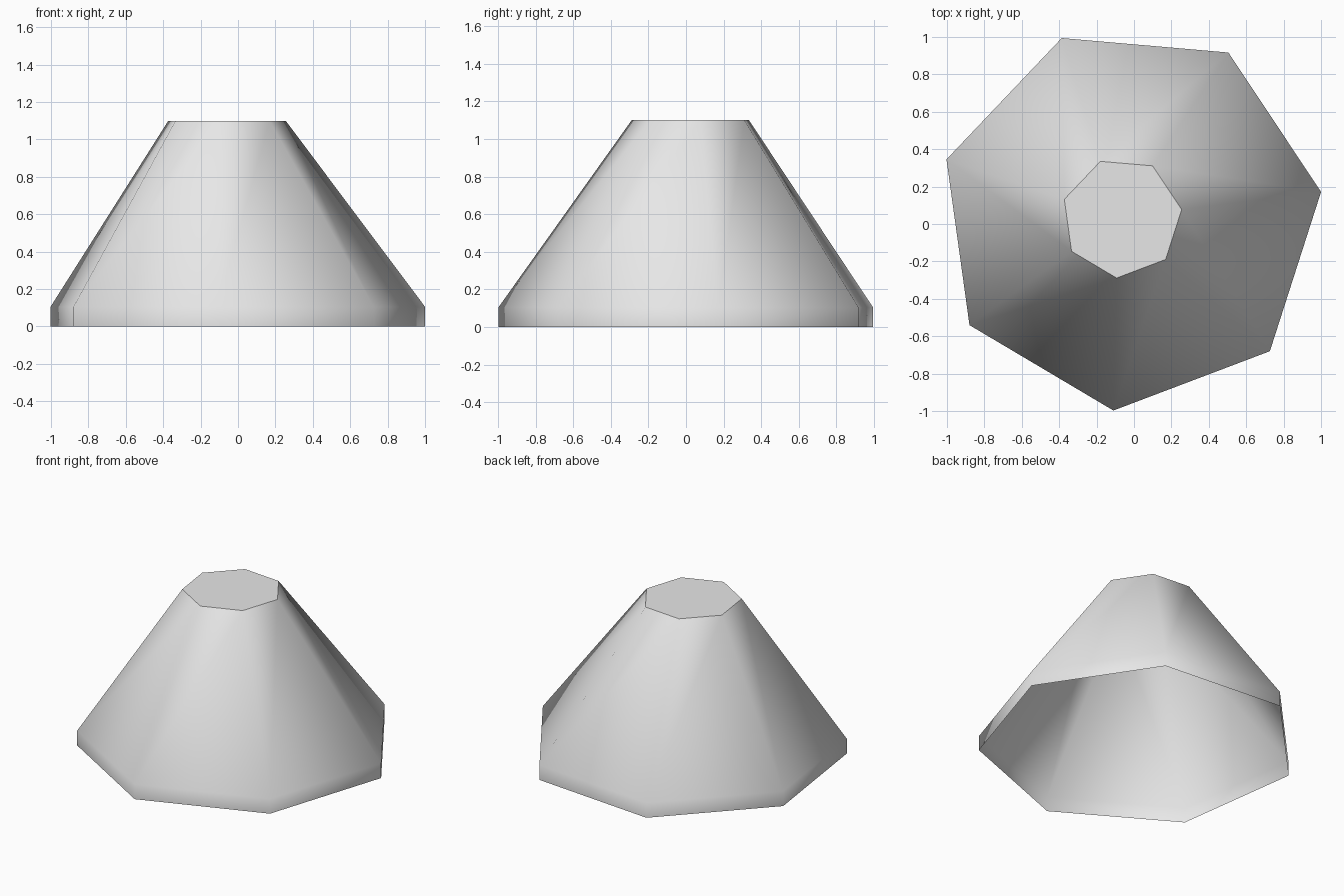
import bpy
import bmesh
from math import sin, cos, tau, radians

cube = bpy.data.objects.get("Cube")
if cube:
    bpy.data.objects.remove(cube, do_unlink=True)

SIDES = 7
TURN = radians(7.9)

grey = bpy.data.materials.new("plain grey")
grey.use_nodes = True
colour = (0.8, 0.8, 0.8, 1)
grey.diffuse_color = colour
grey.node_tree.nodes["Principled BSDF"].inputs["Base Color"].default_value = colour


def ring(bm, x, y, z, radius):
    """One seven-sided loop of vertices."""
    angles = [TURN + tau * i / SIDES for i in range(SIDES)]
    return [bm.verts.new((x + radius * cos(a), y + radius * sin(a), z)) for a in angles]


# Open-bottomed shell: short upright rim, tapering wall, slightly off-centre top
bm = bmesh.new()
rings = [
    ring(bm, -0.021, 0.03, 0, 1.031),
    ring(bm, -0.021, 0.03, 0.105, 1.031),
    ring(bm, -0.065, 0.033, 1.1, 0.323),
]
for low, high in zip(rings, rings[1:]):
    for i in range(SIDES):
        j = (i + 1) % SIDES
        wall = bm.faces.new((low[i], low[j], high[j], high[i]))
        wall.smooth = True

# Flat cap with a crisp border
cap = bm.faces.new(rings[-1])
for edge in cap.edges:
    edge.smooth = False

mesh = bpy.data.meshes.new("tapered_shell")
bm.to_mesh(mesh)
bm.free()
mesh.materials.append(grey)
shell = bpy.data.objects.new("tapered_shell", mesh)
bpy.context.collection.objects.link(shell)
